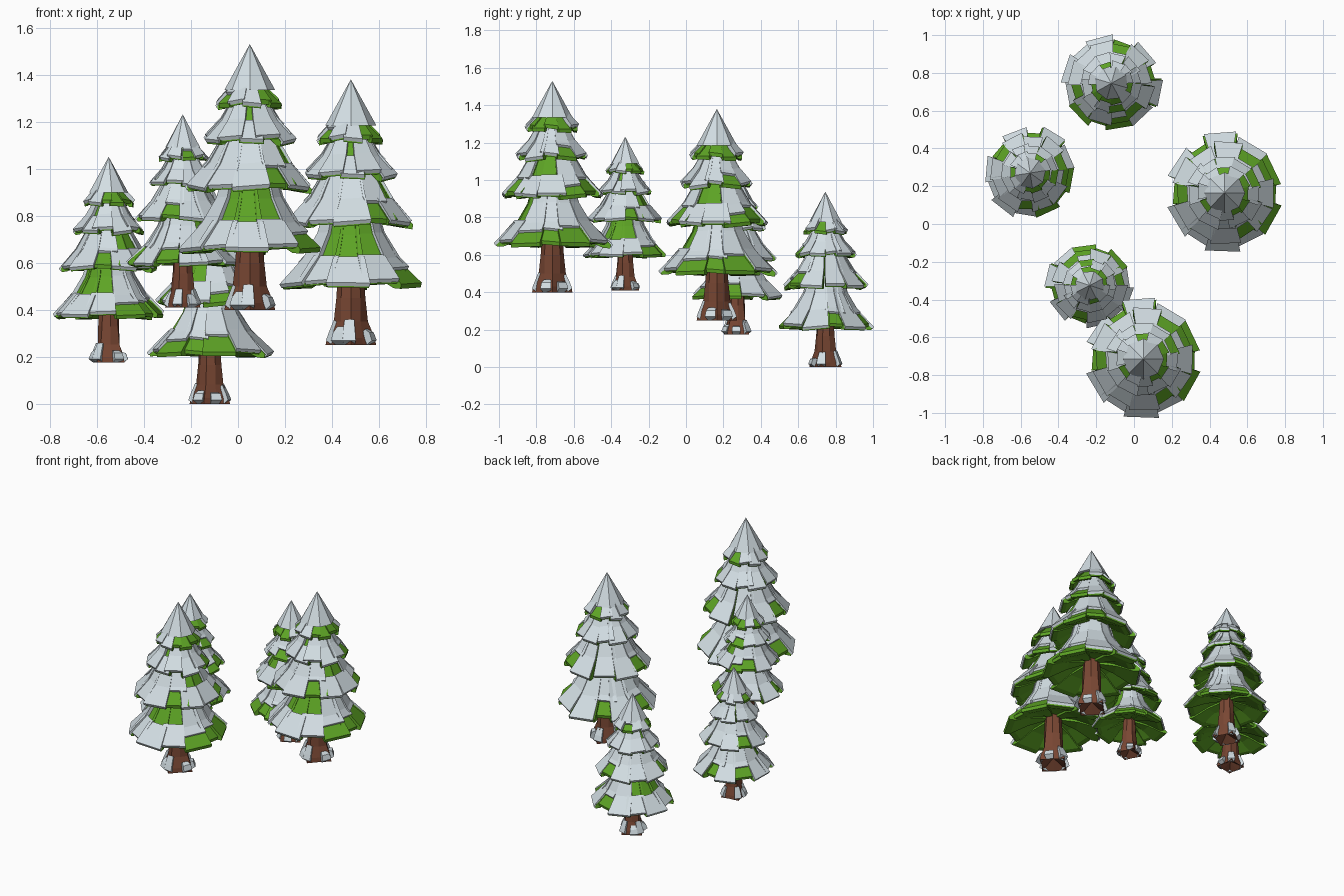
import bpy, bmesh, math, random
from mathutils import Matrix, Vector

if "Cube" in bpy.data.objects:
    bpy.data.objects.remove(bpy.data.objects["Cube"])

random.seed(7)


def material(name, rgb):
    m = bpy.data.materials.new(name)
    m.diffuse_color = (*rgb, 1)
    m.use_nodes = True
    m.node_tree.nodes["Principled BSDF"].inputs["Base Color"].default_value = m.diffuse_color
    return m


GREEN = material("needle green", (0.11, 0.37, 0.018))
SNOW = material("snow white", (0.65, 0.73, 0.77))
BROWN = material("bark brown", (0.19, 0.062, 0.033))


def sample(profile, t):
    x = min(max(t, 0), 1) * (len(profile) - 1)
    i = min(int(x), len(profile) - 2)
    f = x - i
    return tuple(a + (b - a) * f for a, b in zip(profile[i], profile[i + 1]))


def cut(profile, t0, t1):
    n = len(profile) - 1
    ts = [t0] + [i / n for i in range(n + 1) if t0 + .03 < i / n < t1 - .03] + [t1]
    return [sample(profile, t) for t in ts]


def wedge(bm, angle, half, top, bottom, taper=1, skew=0):
    """Solid strip around one direction: top and bottom are (radius, height) lists.
    taper narrows the outer end, skew lowers one outer corner."""
    rot = Matrix.Rotation(angle, 3, 'Z')
    k = math.tan(half)

    def row(pts, s):
        n = len(pts) - 1
        out = []
        for i, (r, z) in enumerate(pts):
            w = taper if i == n else 1
            out.append(bm.verts.new(rot @ Vector((r, s * r * k * w, z + s * skew * (i / n)))))
        return out
    tl, tr, bl, br = row(top, 1), row(top, -1), row(bottom, 1), row(bottom, -1)
    for i in range(len(top) - 1):
        j = i + 1
        bm.faces.new((tl[i], tr[i], tr[j], tl[j]))
        bm.faces.new((bl[i], bl[j], br[j], br[i]))
        bm.faces.new((tl[i], tl[j], bl[j], bl[i]))
        bm.faces.new((tr[i], br[i], br[j], tr[j]))
    bm.faces.new((tl[0], bl[0], br[0], tr[0]))
    bm.faces.new((tl[-1], tr[-1], br[-1], bl[-1]))


def finish(bm, name, mat):
    bmesh.ops.recalc_face_normals(bm, faces=bm.faces)
    me = bpy.data.meshes.new(name)
    bm.to_mesh(me)
    bm.free()
    me.materials.append(mat)
    return me


# Tiers: profile from crown to rim, and snow code per 30 degree bough
# F = fully covered, L = only lower part, U = green tip shows, N = bare
TIERS = [
    ([(.10, .58), (.13, .47), (.19, .365), (.285, .268)], "UUFFUFUFLLLU"),
    ([(.06, .82), (.11, .72), (.17, .615), (.25, .53)], "LUUFFFUFFFUL"),
    ([(.04, .96), (.075, .87), (.115, .80), (.18, .735)], "FUFFFFFFFLFF"),
    ([(.02, 1.03), (.05, .98), (.085, .93), (.13, .885)], "NNFNFFFUFFNN"),
]
SPAN = {"F": (0, 1), "L": (.66, 1), "U": (0, .8)}

green, snow = bmesh.new(), bmesh.new()
for level, (profile, codes) in enumerate(TIERS):
    for k, code in enumerate(codes):
        a = math.radians(30 * k + random.uniform(-5, 5))
        grow = 1 + (.015 if k % 2 else -.03) + random.uniform(-.03, .03)
        if level == 0 and k == 3:
            grow = 1.08
        drop = (.008 if k % 2 else -.006) + random.uniform(-.006, .006)
        skew = random.uniform(-.008, .008)
        top = [(r * (1 + (grow - 1) * i / 3), z - drop * i / 3)
               for i, (r, z) in enumerate(profile)]
        # green bough: bevelled rim and hollow underside
        rim_r, rim_z = top[-1]
        under = [(.012, rim_z + .065), (rim_r * .5, rim_z + .03),
                 (rim_r * .86, rim_z - .018), (rim_r * .985, rim_z - .02)]
        wedge(green, a, math.radians(18), top, under, .93, skew)
        # thin snow slab lying on the bough
        if code == "N":
            continue
        t0, t1 = SPAN[code]
        if t1 < 1:
            t1 += random.uniform(-.08, .06)
        slab = cut(top, t0, t1)
        upper = [(r + .008, z + .011) for r, z in slab]
        lower = [(max(r - .006, .008), z - .012) for r, z in slab]
        if t1 == 1:
            upper[-1] = (rim_r + .011, rim_z + .001)
            lower[-1] = (rim_r + .003, rim_z - .014)
        wedge(snow, a, math.radians(random.uniform(16, 19)), upper, lower, .93, skew)

# snow cap on the tip
bmesh.ops.create_cone(snow, cap_ends=True, segments=8, radius1=.108, radius2=0, depth=.195,
                      matrix=Matrix.Translation((0, 0, 1.0325)))

# trunk: eight sides, flaring into alternating roots
trunk = bmesh.new()
rings = []
for z, r, star in [(0, .09, .2), (.03, .086, .18), (.10, .066, .1),
                   (.20, .06, .03), (.42, .048, 0)]:
    rings.append([trunk.verts.new((r * (1 + star * (-1) ** i) * math.cos(i * math.pi / 4),
                                   r * (1 + star * (-1) ** i) * math.sin(i * math.pi / 4), z))
                  for i in range(8)])
for lo, hi in zip(rings, rings[1:]):
    for i in range(8):
        trunk.faces.new((lo[i], lo[(i + 1) % 8], hi[(i + 1) % 8], hi[i]))
trunk.faces.new(rings[-1])
hub = trunk.verts.new((0, 0, .05))
for i in range(8):
    trunk.faces.new((rings[0][i], hub, rings[0][(i + 1) % 8]))

# snow patches on the roots
roots = bmesh.new()
for deg, hgt in [(-95, .10), (-125, .07), (-20, .06), (35, .05), (90, .09), (180, .1)]:
    line = [(.066, hgt), (.088, .045), (.1, .012)]
    wedge(roots, math.radians(deg), math.radians(16),
          [(r + .006, z + .008) for r, z in line], [(r - .02, max(z - .012, 0)) for r, z in line])

PARTS = {
    "trunk": finish(trunk, "trunk", BROWN),
    "root_snow": finish(roots, "root_snow", SNOW),
    "boughs": finish(green, "boughs", GREEN),
    "bough_snow": finish(snow, "bough_snow", SNOW),
}

# five trees sharing the same parts: x, y, z, scale, turn
TREES = [(.05, -.715, .40, 1, 0), (.48, .165, .25, 1, 0),
         (-.12, .745, 0, .83, -106), (-.55, .27, .175, .775, -36),
         (-.235, -.325, .41, .727, 72)]
for n, (x, y, z, s, turn) in enumerate(TREES, 1):
    for part, mesh in PARTS.items():
        ob = bpy.data.objects.new(f"tree_{n}_{part}", mesh)
        ob.location = (x, y, z)
        ob.scale = (s, s, s)
        ob.rotation_euler.z = math.radians(turn)
        bpy.context.collection.objects.link(ob)
